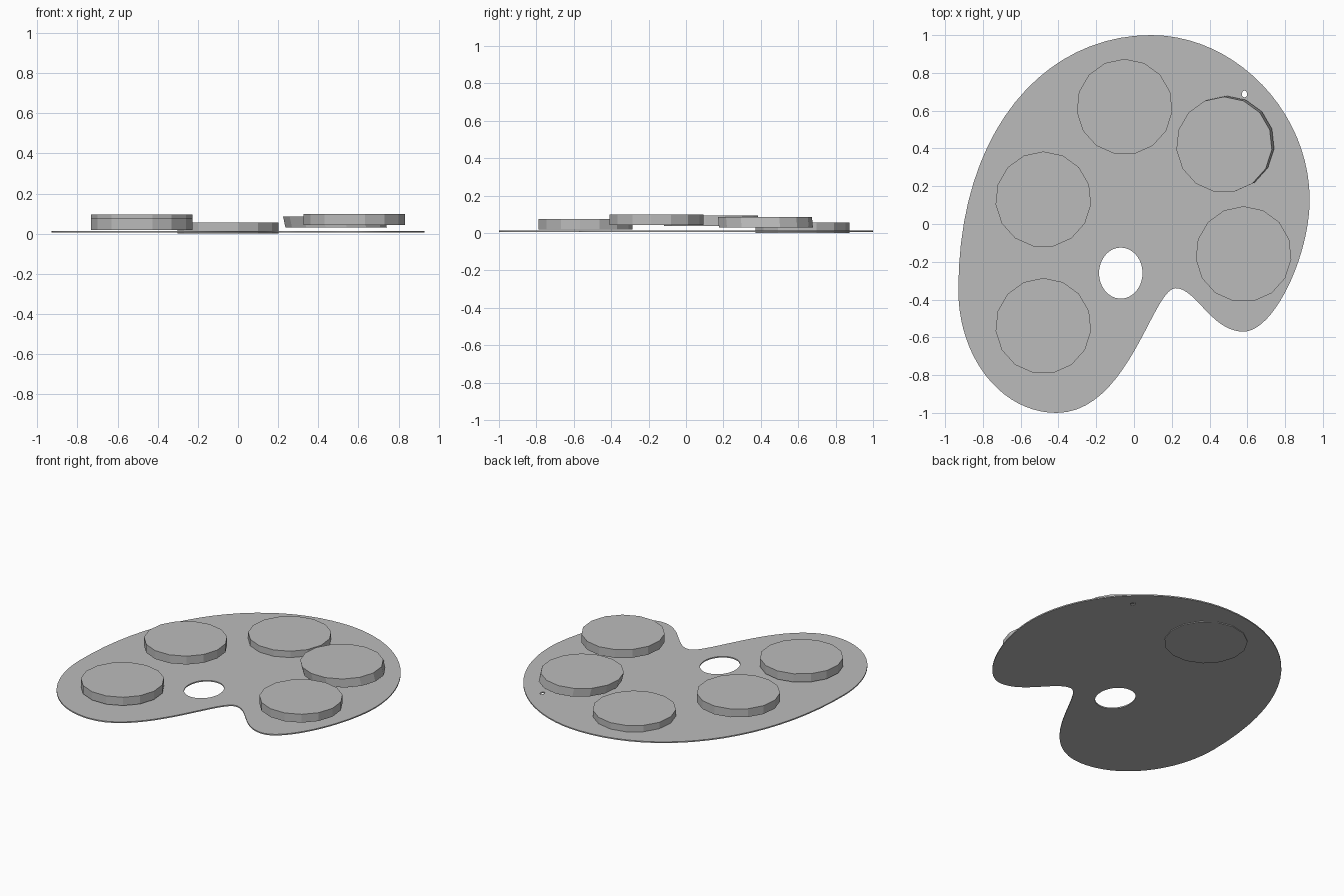
import bpy, bmesh, math

if "Cube" in bpy.data.objects:
    bpy.data.objects.remove(bpy.data.objects["Cube"])

grey = bpy.data.materials.new("plain grey")
grey.diffuse_color = (0.5, 0.5, 0.5, 1)
grey.use_nodes = True
grey.node_tree.nodes["Principled BSDF"].inputs["Base Color"].default_value = grey.diffuse_color


def add_spline(curve, knots, resolution):
    """Closed bezier from (point, incoming handle offset, outgoing handle offset)."""
    s = curve.splines.new('BEZIER')
    s.bezier_points.add(len(knots) - 1)
    s.use_cyclic_u = True
    s.resolution_u = resolution
    for bp, (p, hin, hout) in zip(s.bezier_points, knots):
        bp.handle_left_type = bp.handle_right_type = 'FREE'
        bp.co = (p[0], p[1], 0)
        bp.handle_left = (p[0] + hin[0], p[1] + hin[1], 0)
        bp.handle_right = (p[0] + hout[0], p[1] + hout[1], 0)


def ellipse(cx, cy, rx, ry):
    k = 0.5523
    return [((cx + rx, cy), (0, -k * ry), (0, k * ry)),
            ((cx, cy + ry), (k * rx, 0), (-k * rx, 0)),
            ((cx - rx, cy), (0, k * ry), (0, -k * ry)),
            ((cx, cy - ry), (-k * rx, 0), (k * rx, 0))]


# Palette board: kidney outline with thumb hole and small hanging hole
board = bpy.data.curves.new("palette_board", 'CURVE')
board.dimensions = '2D'
board.fill_mode = 'BOTH'
board.extrude = 0.004
add_spline(board, [
    ((0.09, 1.00), (-0.56, 0), (0.45, 0)),
    ((0.93, 0.13), (0, 0.46), (0, -0.30)),
    ((0.58, -0.57), (0.16, 0), (-0.17, 0)),
    ((0.22, -0.34), (0.11, 0), (-0.12, 0)),
    ((-0.41, -1.00), (0.38, 0), (-0.29, 0)),
    ((-0.93, -0.35), (0, -0.36), (0, 0.85)),
], 20)
add_spline(board, ellipse(-0.07, -0.26, 0.115, 0.135), 12)
add_spline(board, ellipse(0.585, 0.688, 0.014, 0.018), 3)
ob = bpy.data.objects.new("palette_board", board)
bpy.context.collection.objects.link(ob)
ob.location.z = 0.009
bpy.context.view_layer.objects.active = ob
ob.select_set(True)
bpy.ops.object.convert(target='MESH')
ob = bpy.context.object
ob.data.materials.clear()
ob.data.materials.append(grey)
bpy.ops.object.shade_smooth_by_angle(angle=math.radians(30))


# Paint discs: 15-sided pucks, optionally with the top leaning sideways
def paint_disc(name, x, y, z, lean=(0, 0)):
    n, r, h = 15, 0.254, 0.056
    bm = bmesh.new()
    rings = []
    for level in (0, 1):
        rings.append([bm.verts.new((r * math.cos(a) + lean[0] * (level - 0.5),
                                    r * math.sin(a) + lean[1] * (level - 0.5),
                                    h * level))
                      for a in (math.pi / 2 + math.tau * i / n for i in range(n))])
    bm.faces.new(rings[0][::-1])
    bm.faces.new(rings[1])
    for i in range(n):
        j = (i + 1) % n
        bm.faces.new((rings[0][i], rings[0][j], rings[1][j], rings[1][i]))
    me = bpy.data.meshes.new(name)
    bm.to_mesh(me)
    bm.free()
    me.materials.append(grey)
    o = bpy.data.objects.new(name, me)
    o.location = (x, y, z)
    bpy.context.collection.objects.link(o)


paint_disc("paint_disc_top", -0.05, 0.62, 0.0)
paint_disc("paint_disc_left", -0.48, 0.13, 0.039)
paint_disc("paint_disc_bottom", -0.48, -0.54, 0.019)
paint_disc("paint_disc_right", 0.58, -0.16, 0.043)
paint_disc("paint_disc_leaning", 0.483, 0.422, 0.031, (-0.012, -0.005))
